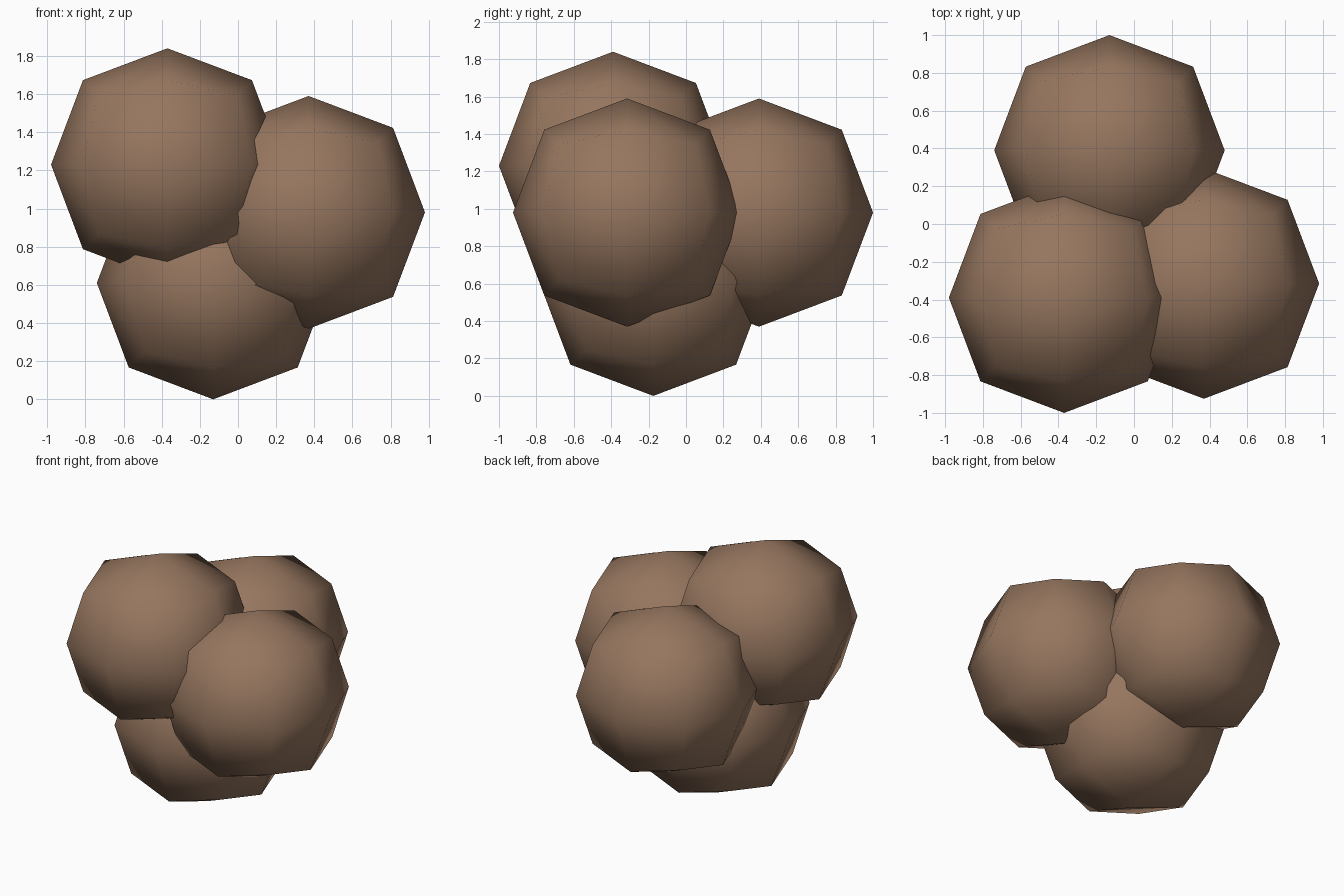
import bpy

if "Cube" in bpy.data.objects:
    bpy.data.objects.remove(bpy.data.objects["Cube"])

# One flat brown for the whole cluster
brown = bpy.data.materials.new("brown")
brown.diffuse_color = (0.305, 0.181, 0.114, 1.0)
brown.use_nodes = True
brown.node_tree.nodes["Principled BSDF"].inputs["Base Color"].default_value = brown.diffuse_color

RADIUS = 0.61
# One subdivision pulls a cube's face centres in to 0.8395 of its half width
CUBE_SIZE = 2 * RADIUS / 0.8395


def ball(name, centre):
    """Low-poly ball: a cube rounded by one level of subdivision."""
    bpy.ops.mesh.primitive_cube_add(size=CUBE_SIZE, location=centre)
    obj = bpy.context.object
    obj.name = name
    obj.data.materials.append(brown)
    rounding = obj.modifiers.new("rounding", 'SUBSURF')
    rounding.levels = rounding.render_levels = 1
    rounding.use_limit_surface = True
    bpy.ops.object.modifier_apply(modifier=rounding.name)
    bpy.ops.object.shade_smooth()
    return obj


# Cluster of four overlapping balls
ball("bottom_ball", (-0.13, -0.175, 0.61))
ball("front_left_ball", (-0.37, -0.39, 1.23))
ball("front_right_ball", (0.37, -0.315, 0.98))
ball("back_ball", (-0.13, 0.39, 0.98))
